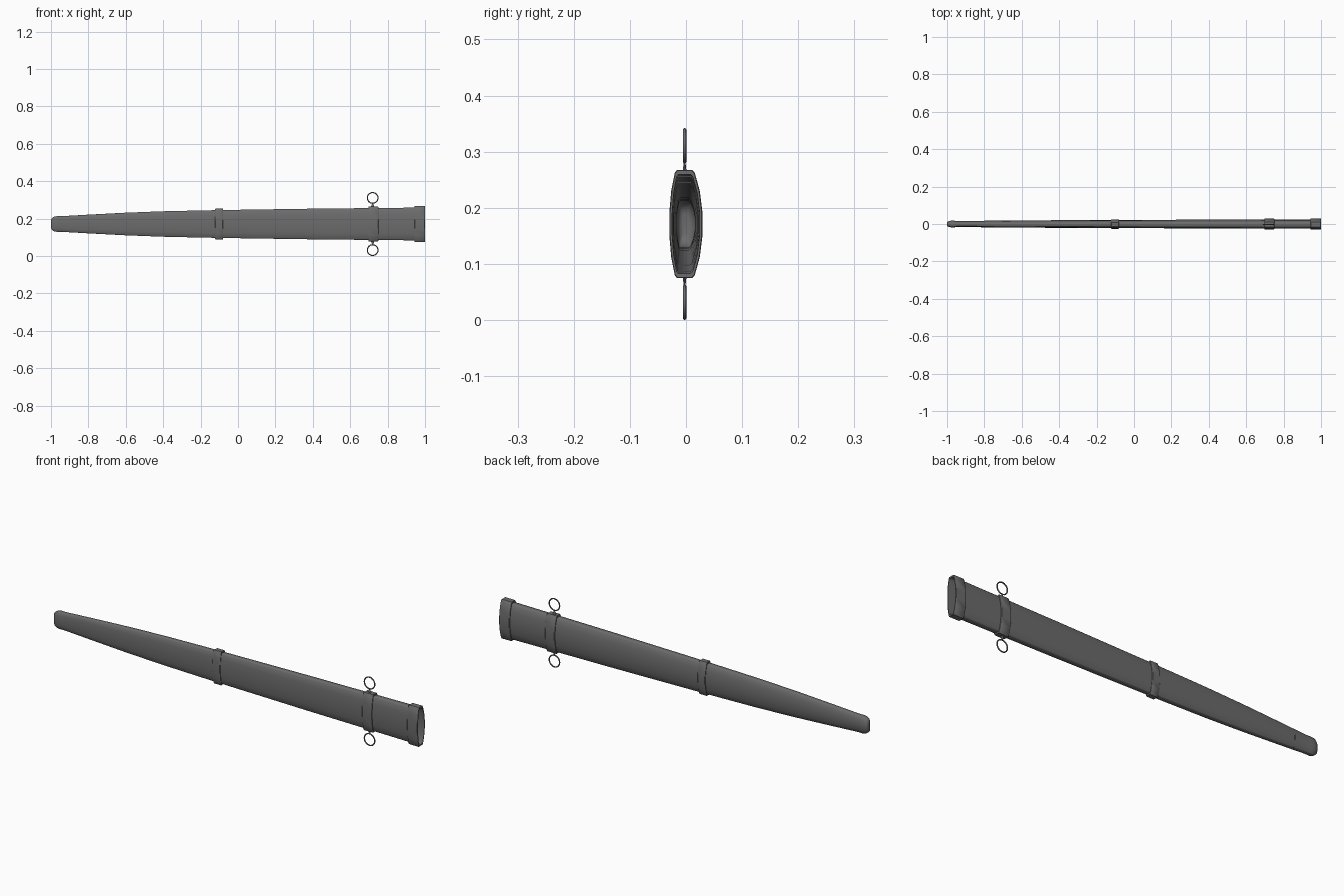
import bpy, bmesh, math

if "Cube" in bpy.data.objects:
    bpy.data.objects.remove(bpy.data.objects["Cube"])

ZC = 0.171
# quarter cross-section, unit size (y, z)
QUARTER = [(1, 0.22), (0.86, 0.62), (0.60, 0.95), (0.46, 1.0)]
SECTION = (QUARTER + [(-y, z) for y, z in reversed(QUARTER)]
           + [(-y, -z) for y, z in QUARTER] + [(y, -z) for y, z in reversed(QUARTER)])

# dark grey used on every part
DARK = bpy.data.materials.new("dark_grey")
DARK.diffuse_color = (0.15, 0.15, 0.15, 1)
DARK.use_nodes = True
DARK.node_tree.nodes["Principled BSDF"].inputs["Base Color"].default_value = DARK.diffuse_color


def finish(ob, angle):
    """Dark material and angle-based smooth shading."""
    ob.data.materials.append(DARK)
    bpy.ops.object.select_all(action='DESELECT')
    ob.select_set(True)
    bpy.context.view_layer.objects.active = ob
    bpy.ops.object.shade_smooth_by_angle(angle=math.radians(angle))


def loft(name, stations, wrap=False, cap_start=False, angle=60):
    """Skin the section through stations of (x, half_y, half_z)."""
    bm = bmesh.new()
    loops = []
    for x, hy, hz in stations:
        loops.append([bm.verts.new((x, y * hy - 0.0025 * z * z, ZC + z * hz))
                      for y, z in SECTION])
    pairs = list(zip(loops, loops[1:]))
    if wrap:
        pairs.append((loops[-1], loops[0]))
    n = len(SECTION)
    for a, b in pairs:
        for i in range(n):
            j = (i + 1) % n
            bm.faces.new((a[i], a[j], b[j], b[i]))
    if cap_start:
        bm.faces.new(loops[0])
    bmesh.ops.recalc_face_normals(bm, faces=bm.faces)
    mesh = bpy.data.meshes.new(name)
    bm.to_mesh(mesh)
    bm.free()
    ob = bpy.data.objects.new(name, mesh)
    bpy.context.collection.objects.link(ob)
    finish(ob, angle)


def band(name, x0, x1, inner, outer):
    """Hollow strap with crisp, finely bevelled edges; inner/outer are (half_y, half_z)."""
    b, c = 0.002, 0.0015
    (iy, iz), (oy, oz) = inner, outer
    loft(name, [(x0, iy, iz), (x0, oy - c, oz - c), (x0 + b, oy, oz),
                (x1 - b, oy, oz), (x1, oy - c, oz - c), (x1, iy, iz)],
         wrap=True, angle=35)


# scabbard body: long tapering shell, open at the mouth
loft("scabbard_body", [
    (-0.87, 0.0165, 0.0460), (-0.80, 0.0175, 0.050), (-0.60, 0.019, 0.0605),
    (-0.40, 0.0205, 0.068), (-0.20, 0.0215, 0.0725), (0.0, 0.022, 0.076),
    (0.40, 0.0235, 0.082), (0.70, 0.0245, 0.085), (0.996, 0.025, 0.088)])

# rounded, slightly bulbous tip
loft("tip_cap", [
    (-1.0, 0.006, 0.018), (-0.998, 0.011, 0.027), (-0.991, 0.015, 0.035),
    (-0.980, 0.0175, 0.040), (-0.967, 0.018, 0.042), (-0.953, 0.017, 0.0418),
    (-0.93, 0.0162, 0.0425), (-0.87, 0.0167, 0.0463)], cap_start=True)

# mouth collar and two straps
band("mouth_collar", 0.943, 1.0, (0.0245, 0.088), (0.0295, 0.0965))
band("middle_band", -0.122, -0.08, (0.021, 0.073), (0.0255, 0.0825))
band("ring_band", 0.697, 0.75, (0.024, 0.084), (0.029, 0.0935))

# hanging rings with short stems, above and below the ring band
R, T = 0.0285, 0.003
for side, label in ((1, "upper"), (-1, "lower")):
    bpy.ops.mesh.primitive_torus_add(
        major_radius=R, minor_radius=T, major_segments=32, minor_segments=8,
        location=(0.72, -0.0025, ZC + side * (0.171 - R - T)),
        rotation=(math.pi / 2, 0, 0))
    ob = bpy.context.object
    ob.name = label + "_ring"
    finish(ob, 60)
    bpy.ops.mesh.primitive_cone_add(
        vertices=12, radius1=0.010, radius2=0.003, depth=0.022,
        location=(0.72, -0.0025, ZC + side * 0.1005),
        rotation=(0 if side > 0 else math.pi, 0, 0))
    ob = bpy.context.object
    ob.name = label + "_ring_stem"
    ob.scale.y = 0.4
    finish(ob, 35)
